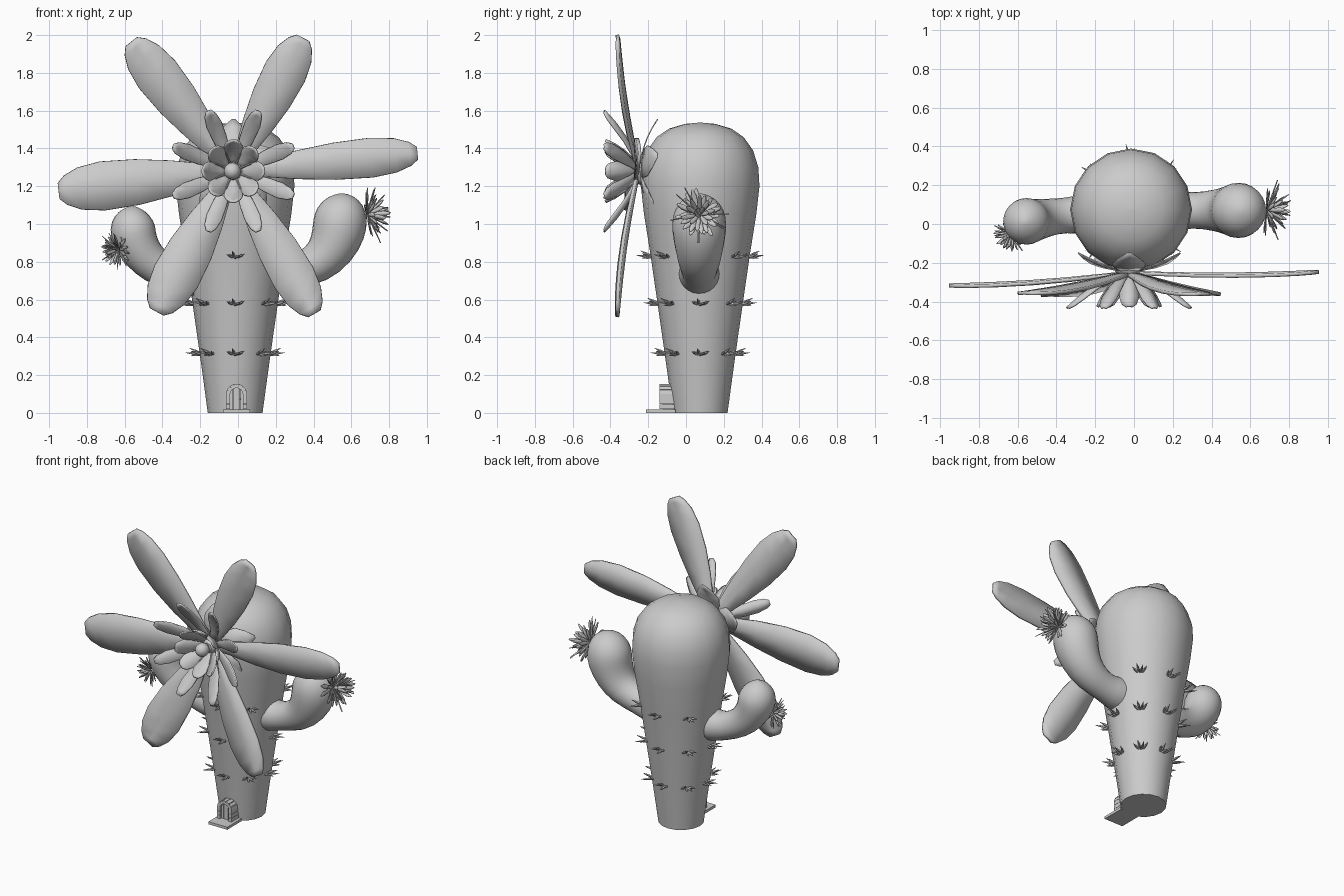
import bpy, bmesh, math, random
from mathutils import Vector as V, Matrix

if "Cube" in bpy.data.objects:
    bpy.data.objects.remove(bpy.data.objects["Cube"])

random.seed(4)
CX, CY = -0.015, 0.075


def finish(name, bm, solid=0, subsurf=0, smooth=True):
    bmesh.ops.recalc_face_normals(bm, faces=bm.faces[:])
    me = bpy.data.meshes.new(name)
    bm.to_mesh(me)
    bm.free()
    ob = bpy.data.objects.new(name, me)
    bpy.context.collection.objects.link(ob)
    if subsurf:
        ob.modifiers.new("sub", 'SUBSURF').levels = subsurf
        ob.modifiers["sub"].render_levels = subsurf
    if solid:
        m = ob.modifiers.new("solid", 'SOLIDIFY')
        m.thickness = solid
        m.offset = 0
    if smooth:
        bpy.ops.object.select_all(action='DESELECT')
        ob.select_set(True)
        bpy.context.view_layer.objects.active = ob
        bpy.ops.object.shade_smooth_by_angle(angle=math.radians(40))
    return ob


def tube(bm, path, n=16, ref=V((0, 1, 0))):
    """Rings along a path of (x, y, z, radius), capped at both ends."""
    pts = [V(p[:3]) for p in path]
    rings = []
    for i, p in enumerate(path):
        t = (pts[min(i + 1, len(pts) - 1)] - pts[max(i - 1, 0)]).normalized()
        a = (ref - t * ref.dot(t)).normalized()
        b = t.cross(a)
        rings.append([bm.verts.new(pts[i] + p[3] * (a * math.cos(k * math.tau / n) + b * math.sin(k * math.tau / n)))
                      for k in range(n)])
    for r, s in zip(rings, rings[1:]):
        for k in range(n):
            bm.faces.new((r[k], r[(k + 1) % n], s[(k + 1) % n], s[k]))
    bm.faces.new(rings[0])
    bm.faces.new(rings[-1])


def petal(bm, base, tip, face, half, shape, bend=0.0, cup=0.0):
    """Leaf strip from base to tip; face is the side it bends towards."""
    base, d = V(base), V(tip) - V(base)
    u = d.normalized()
    n = (face - u * face.dot(u)).normalized()
    side = u.cross(n)
    rows = []
    for t, w in shape:
        c = base + d * t + n * bend * math.sin(math.pi * t)
        rows.append([bm.verts.new(c + side * half * w * s + n * cup * w * s * s) for s in (-1, 0, 1)])
    for r, s in zip(rows, rows[1:]):
        for k in (0, 1):
            bm.faces.new((r[k], r[k + 1], s[k + 1], s[k]))


def frame(axis):
    """Two vectors perpendicular to axis."""
    axis = axis.normalized()
    a = axis.cross(V((0, 0, 1))).normalized()
    return axis, a, axis.cross(a)


def box(bm, loc, size, rot=0.0):
    bmesh.ops.create_cube(bm, size=1, matrix=Matrix.Translation(loc) @ Matrix.Rotation(rot, 4, 'Y')
                          @ Matrix.Diagonal((*size, 1)))


# trunk
PROFILE = [(0, .145), (.2, .172), (.4, .2), (.65, .236), (.85, .265), (1.05, .297), (1.2, .314), (1.3, .308),
           (1.39, .28), (1.46, .23), (1.505, .165), (1.53, .08), (1.537, .005)]
bm = bmesh.new()
tube(bm, [(CX, CY, z, r) for z, r in PROFILE])
finish("trunk", bm)


def trunk_radius(z):
    for (z0, r0), (z1, r1) in zip(PROFILE, PROFILE[1:]):
        if z <= z1:
            return r0 + (r1 - r0) * (z - z0) / (z1 - z0)


# arms
bm = bmesh.new()
tube(bm, [(.12, .07, .74, .12), (.21, .07, .735, .115), (.3, .07, .745, .09), (.42, .07, .785, .112),
          (.495, .07, .865, .132), (.535, .07, .96, .15), (.545, .07, 1.04, .15), (.55, .07, 1.11, .118),
          (.55, .07, 1.15, .065), (.55, .07, 1.163, .008)], 12)
finish("right_arm", bm, subsurf=1)
bm = bmesh.new()
tube(bm, [(-.15, .05, .72, .12), (-.26, .05, .72, .11), (-.35, .045, .735, .092), (-.44, .035, .775, .1),
          (-.51, .02, .845, .112), (-.55, .015, .925, .125), (-.56, .012, .985, .128), (-.56, .012, 1.045, .1),
          (-.56, .012, 1.083, .05), (-.56, .012, 1.096, .006)], 12)
finish("left_arm", bm, subsurf=1)

# spine clusters
bm = bmesh.new()
for z in (.31, .575, .825):
    for k in range(8):
        if z > .8 and k in (0, 4):
            continue
        a = k * math.pi / 4
        out = V((math.cos(a), math.sin(a), 0))
        side = V((-out.y, out.x, 0))
        p = V((CX, CY, z)) + out * (trunk_radius(z) - .012)
        for s, up, ln in ((-.6, .25, .065), (-.2, .5, .075), (.25, .1, .09), (.65, .3, .07), (0, -.1, .06)):
            d = (out + side * s + V((0, 0, up))).normalized()
            q, e = p + side * s * .02, p + side * s * .02 + d * ln
            m = q.lerp(e, .55)
            tube(bm, [(*q, .008), (*m, .007), (*e, .001)], 5, V((.12, .2, .97)))
finish("spines", bm)

# big flower: six long petals
C = V((-.025, -.25, 1.28))
FRONT = V((0, -1, 0))
LONG = [(0, .25), (.15, .42), (.35, .72), (.55, .93), (.75, 1), (.88, .86), (.96, .6), (1, .32)]
bm = bmesh.new()
for x, y, z, w in ((-.565, -.355, 1.965, .12), (.345, -.36, 1.985, .115), (.95, -.245, 1.375, .105),
                   (.405, -.36, .525, .115), (-.43, -.365, .535, .128), (-.95, -.315, 1.175, .13)):
    petal(bm, C, (x, y, z), FRONT, w, LONG, .012, .01)
finish("long_petals", bm, solid=.018)

# middle and inner petals
SHORT = [(0, .35), (.25, .6), (.5, .9), (.75, 1), (.92, .75), (1, .35)]
for name, radius, tip_y, half, off, bend in (("middle_petals", .345, -.43, .042, 22.5, -.025),
                                             ("inner_petals", .165, -.425, .05, 0, -.02)):
    bm = bmesh.new()
    for k in range(8):
        a = math.radians(off + 45 * k)
        r = V((math.cos(a), 0, math.sin(a)))
        tip = C + r * radius
        tip.y = tip_y
        petal(bm, C + r * .02, tip, FRONT, half, SHORT, bend, .015)
    finish(name, bm, solid=.01)

# flower heart
bm = bmesh.new()
bmesh.ops.create_uvsphere(bm, u_segments=12, v_segments=8, radius=.045,
                          matrix=Matrix.Translation((-.03, -.35, 1.28)) @ Matrix.Diagonal((1, 1.1, 1, 1)))
finish("flower_heart", bm)

# calyx cup and sepals behind the flower
bm = bmesh.new()
tube(bm, [(C.x, -.14, 1.28, .05), (C.x, -.19, 1.28, .09), (C.x, -.25, 1.28, .07), (C.x, -.3, 1.28, .03)], 8, V((0, 0, 1)))
finish("calyx", bm)
bm = bmesh.new()
for k in range(5):
    a = math.radians(90 + 72 * k)
    r = V((math.cos(a), 0, math.sin(a)))
    petal(bm, C + r * .05 + V((0, .01, 0)), C + r * .275 + V((0, .1, 0)), FRONT, .085,
          [(0, .5), (.3, .9), (.55, 1), (.8, .6), (1, .1)], .015)
finish("sepals", bm, solid=.006)


# small spiky flowers on the arms
def spiky_flower(name, base, axis, length, rings):
    bm = bmesh.new()
    ax, a, b = frame(axis)
    for n, polar in rings:
        for k in range(n):
            t = math.tau * (k + random.random() * .5) / n
            p = math.radians(polar + random.uniform(-7, 7))
            d = ax * math.cos(p) + (a * math.cos(t) + b * math.sin(t)) * math.sin(p)
            ln = length * random.uniform(.85, 1.1)
            petal(bm, base, base + d * ln, ax, length * .1,
                  [(0, .4), (.4, .8), (.75, 1), (.92, .6), (1, .1)], -.004, .003)
    for k in range(8):
        t = math.tau * random.random()
        d = ax * .35 + a * math.cos(t) + b * math.sin(t)
        e, m = base + d * length * 1.2, base + d * length * .7
        tube(bm, [(*base, .002), (*m, .002), (*e, .001)], 4, ax)
    finish(name, bm, solid=.004)


spiky_flower("right_arm_flower", V((.685, .07, 1.05)), V((1, 0, .1)), .13, ((5, 18), (10, 42), (13, 65), (12, 88)))
spiky_flower("left_arm_flower", V((-.635, -.05, .865)), V((-.6, -.75, -.3)), .085, ((5, 18), (9, 42), (12, 65), (12, 88)))

# doorway: stone arch, planks and step
bm = bmesh.new()
DX, YD, R, SPRING = -.008, -.1, .044, .098
for s in (-1, 1):
    for i in range(3):
        box(bm, (DX + s * R, YD, .033 + i * .027), (.021, .078, .025))
for k in range(7):
    a = math.pi * (k + .5) / 7
    box(bm, (DX + R * math.cos(a), YD, SPRING + R * math.sin(a)), (.022, .078, .021), -a)
finish("door_arch", bm, smooth=False)
bm = bmesh.new()
for i in range(4):
    x = -.0255 + i * .017
    top = SPRING + math.sqrt(R * R - x * x) - .003
    box(bm, (DX + x, -.09, top / 2 + .008), (.0155, .06, top - .016))
bmesh.ops.create_uvsphere(bm, u_segments=8, v_segments=6, radius=.005, matrix=Matrix.Translation((DX + .02, -.123, .075)))
finish("door_planks", bm, smooth=False)
bm = bmesh.new()
box(bm, (DX, -.133, .009), (.145, .155, .018))
finish("door_step", bm, smooth=False)
